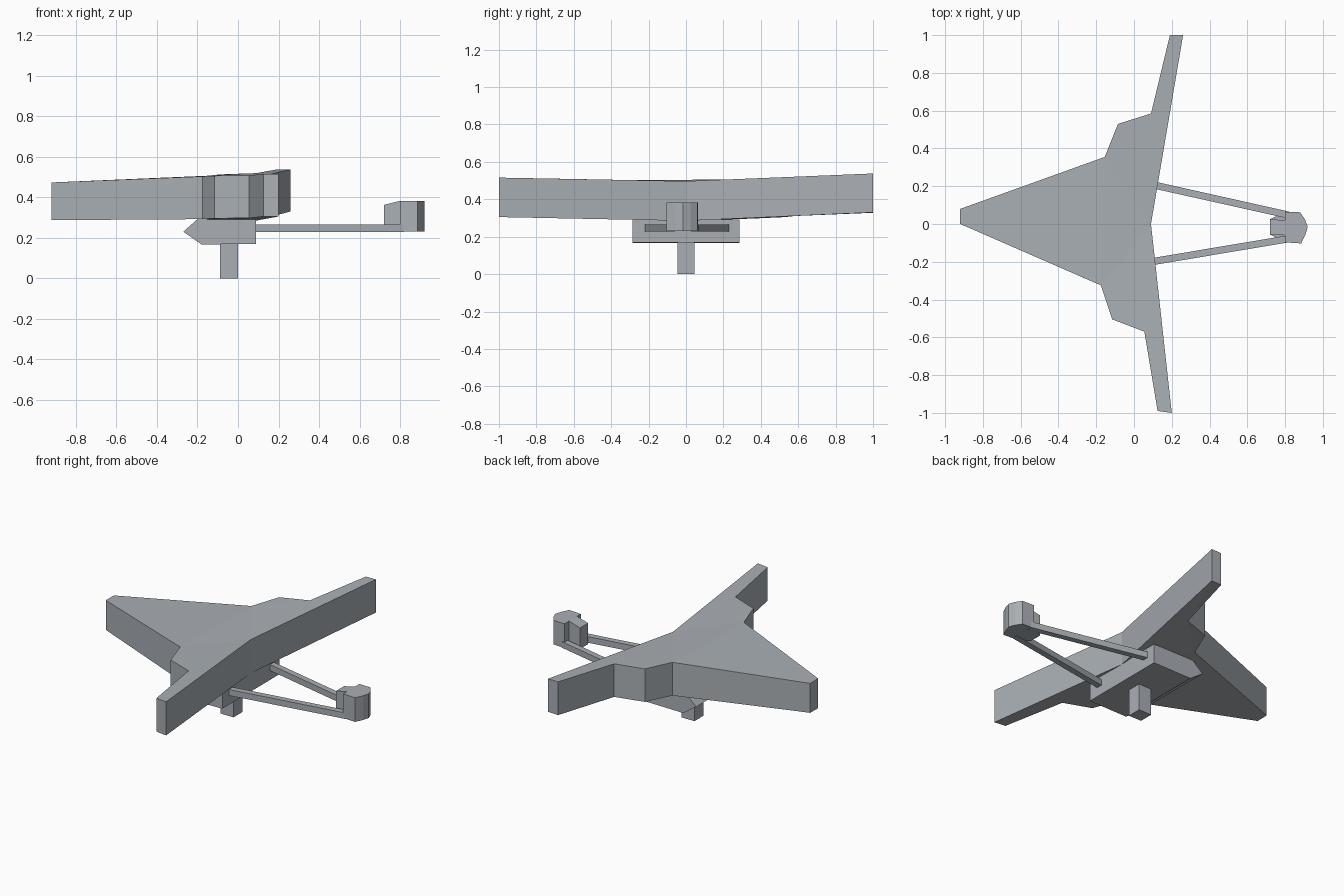
import bpy, bmesh
from mathutils import Vector

if "Cube" in bpy.data.objects:
    bpy.data.objects.remove(bpy.data.objects["Cube"])

grey = bpy.data.materials.new("cool grey")
grey.diffuse_color = (0.40, 0.43, 0.46, 1)
grey.use_nodes = True
grey.node_tree.nodes["Principled BSDF"].inputs["Base Color"].default_value = grey.diffuse_color


def loft(name, bottom, top):
    """Closed solid between two matching rings of 3D points."""
    bm = bmesh.new()
    a = [bm.verts.new(p) for p in bottom]
    b = [bm.verts.new(p) for p in top]
    n = len(a)
    caps = [bm.faces.new(a[::-1]), bm.faces.new(b)]
    for i in range(n):
        j = (i + 1) % n
        bm.faces.new((a[i], a[j], b[j], b[i]))
    bmesh.ops.triangulate(bm, faces=caps)
    bmesh.ops.recalc_face_normals(bm, faces=bm.faces)
    bmesh.ops.dissolve_limit(bm, angle_limit=0.01, verts=bm.verts, edges=bm.edges)
    me = bpy.data.meshes.new(name)
    bm.to_mesh(me)
    bm.free()
    me.materials.append(grey)
    ob = bpy.data.objects.new(name, me)
    bpy.context.collection.objects.link(ob)
    return ob


def prism(name, outline, z0, z1):
    return loft(name, [(x, y, z0) for x, y in outline], [(x, y, z1) for x, y in outline])


# Thick wing: each half is a fan that rises towards its tip (x, y, bottom, top)
root, nose_l, nose_r = (0.09, 0.0, 0.285, 0.497), (-0.92, 0.08, 0.288, 0.473), (-0.92, 0.0, 0.287, 0.473)
left = [nose_l, (-0.155, 0.355, 0.297, 0.506), (-0.085, 0.53, 0.305, 0.513),
        (0.09, 0.585, 0.311, 0.519), (0.19, 1.0, 0.328, 0.537), (0.26, 1.0, 0.33, 0.538)]
right = [(0.20, -1.0, 0.305, 0.516), (0.125, -0.99, 0.305, 0.515), (0.055, -0.57, 0.297, 0.508),
         (-0.115, -0.505, 0.296, 0.506), (-0.175, -0.325, 0.292, 0.503), nose_r]
ring = left + [root] + right
loft("wing", [(x, y, b) for x, y, b, t in ring], [(x, y, t) for x, y, b, t in ring])

# Underbody with wedge-shaped front
profile = [(-0.27, 0.23), (-0.20, 0.292), (0.09, 0.292), (0.09, 0.17), (-0.18, 0.167)]
loft("underbody", [(x, -0.285, z) for x, z in profile], [(x, 0.285, z) for x, z in profile])

# Foot post
prism("foot_post", [(-0.09, -0.045), (0.0, -0.045), (0.0, 0.045), (-0.09, 0.045)], 0.0, 0.18)

# Converging tail beams
for side, y0, y1 in (("left", 0.212, 0.047), ("right", -0.202, -0.078)):
    h = 0.019
    prism(side + "_tail_beam",
          [(0.08, y0 - h), (0.82, y1 - h), (0.82, y1 + h), (0.08, y0 + h)], 0.228, 0.266)

# Tail pod with narrow block in front and rounded rear
pod = [(0.72, 0.025), (0.80, 0.02), (0.80, 0.065), (0.88, 0.062), (0.905, 0.025),
       (0.92, -0.015), (0.908, -0.055), (0.885, -0.103), (0.80, -0.097), (0.80, -0.06), (0.72, -0.055)]
loft("tail_pod", [(x, y, 0.23) for x, y in pod],
     [(x, y, 0.362 if x < 0.75 else 0.382) for x, y in pod])
